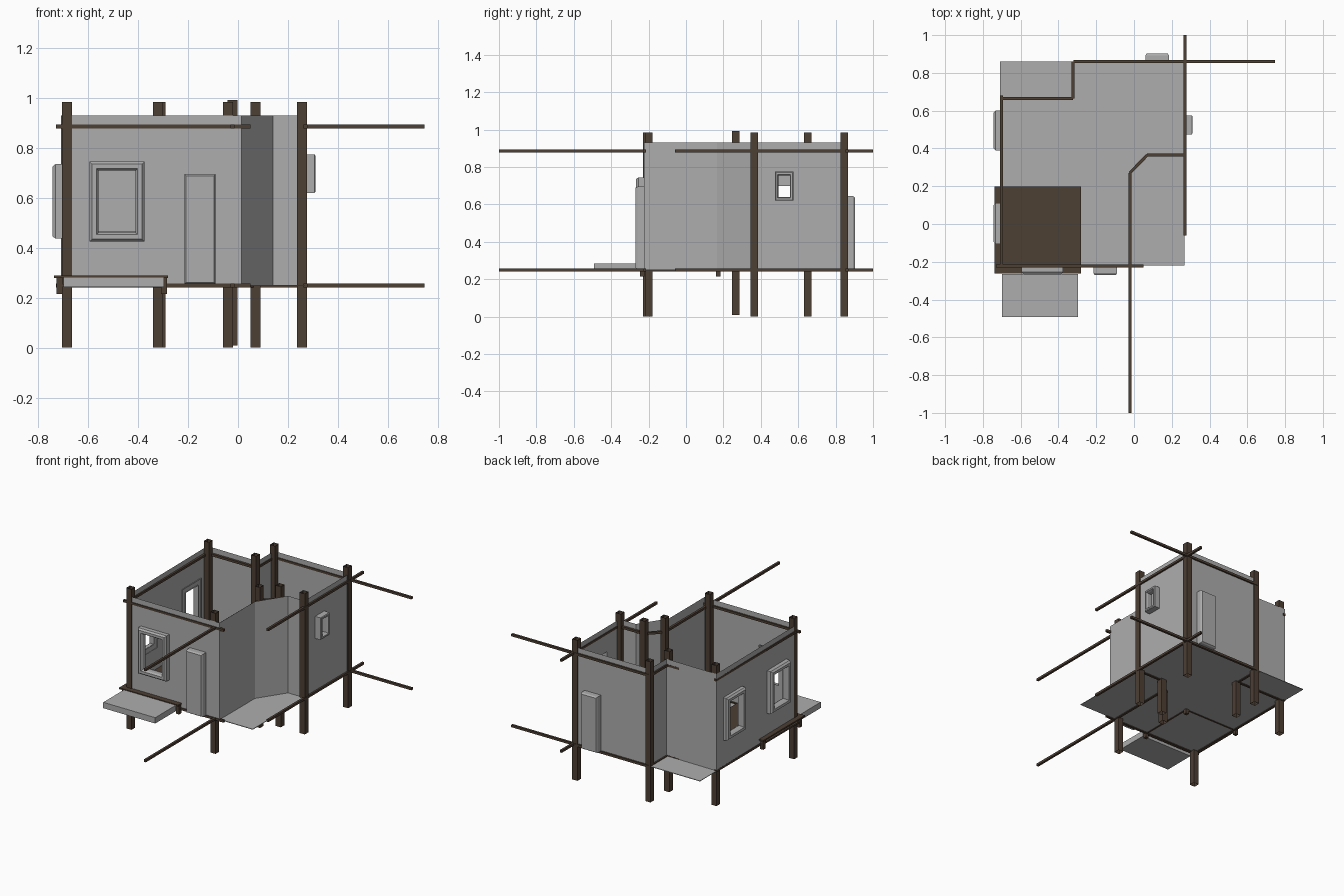
import bpy, bmesh
from mathutils import Vector

if "Cube" in bpy.data.objects:
    bpy.data.objects.remove(bpy.data.objects["Cube"])


def material(name, rgb):
    m = bpy.data.materials.new(name)
    m.diffuse_color = (*rgb, 1)
    m.use_nodes = True
    m.node_tree.nodes["Principled BSDF"].inputs["Base Color"].default_value = m.diffuse_color
    return m


GREY = material("plain grey", (0.42, 0.42, 0.42))
BROWN = material("dark timber", (0.075, 0.050, 0.034))


def finish(name, bm, mat, normals=True):
    if normals:
        bmesh.ops.recalc_face_normals(bm, faces=bm.faces)
    me = bpy.data.meshes.new(name)
    bm.to_mesh(me)
    bm.free()
    me.materials.append(mat)
    ob = bpy.data.objects.new(name, me)
    bpy.context.collection.objects.link(ob)
    return ob


def box(name, lo, hi, mat, open_ends=False):
    """Axis-aligned box; open_ends leaves out the top and bottom."""
    bm = bmesh.new()
    bmesh.ops.create_cube(bm, size=1)
    for v in bm.verts:
        v.co = Vector([(lo[i] + hi[i]) / 2 + v.co[i] * (hi[i] - lo[i]) for i in range(3)])
    if open_ends:
        bm.normal_update()
        ends = [f for f in bm.faces if abs(f.normal.z) > 0.9]
        bmesh.ops.delete(bm, geom=ends, context='FACES_ONLY')
    return finish(name, bm, mat)


def beam(name, a, b, z, w=0.016):
    """Square beam between two plan points."""
    a, b = Vector((*a, z)), Vector((*b, z))
    d = (b - a).normalized()
    side = Vector((-d.y, d.x, 0)) * w / 2
    up = Vector((0, 0, w / 2))
    bm = bmesh.new()
    rings = [[bm.verts.new(p + s * side + t * up)
              for s, t in ((-1, -1), (1, -1), (1, 1), (-1, 1))] for p in (a, b)]
    bm.faces.new(rings[0])
    bm.faces.new(rings[1])
    for i in range(4):
        j = (i + 1) % 4
        bm.faces.new((rings[0][i], rings[0][j], rings[1][j], rings[1][i]))
    return finish(name, bm, BROWN)


def wall(name, a, b, holes=()):
    """Thin wall panel from a to b, holes given as (u0, u1, z0, z1)."""
    a, b = Vector((*a, 0)), Vector((*b, 0))
    length = (b - a).length
    d = (b - a) / length
    us = sorted({0, length, *[u for h in holes for u in h[:2]]})
    zs = sorted({0.25, 0.93, *[z for h in holes for z in h[2:]]})
    bm = bmesh.new()
    grid = [[bm.verts.new(a + d * u + Vector((0, 0, z))) for z in zs] for u in us]
    for i in range(len(us) - 1):
        for k in range(len(zs) - 1):
            u, z = (us[i] + us[i + 1]) / 2, (zs[k] + zs[k + 1]) / 2
            if not any(h[0] < u < h[1] and h[2] < z < h[3] for h in holes):
                bm.faces.new((grid[i][k], grid[i + 1][k], grid[i + 1][k + 1], grid[i][k + 1]))
    return finish(name, bm, GREY, normals=False)


def moulding(name, origin, along, out, u, z, loops, cap):
    """Rectangular loops (inset, depth) lofted outwards from a wall."""
    origin, along, out = (Vector((*p, 0)) for p in (origin, along, out))
    bm = bmesh.new()
    rings = []
    for inset, depth in loops:
        u0, u1, z0, z1 = u[0] + inset, u[1] - inset, z[0] + inset, z[1] - inset
        rings.append([bm.verts.new(origin + along * p + out * depth + Vector((0, 0, q)))
                      for p, q in ((u0, z0), (u1, z0), (u1, z1), (u0, z1))])
    for r, s in zip(rings, rings[1:]):
        for i in range(4):
            j = (i + 1) % 4
            bm.faces.new((r[i], r[j], s[j], s[i]))
    if cap:
        bm.faces.new(rings[-1])
    return finish(name, bm, GREY)


# Floor sheet covering the full rectangle
box("floor", (-0.71, -0.22, 0.247), (0.268, 0.86, 0.251), GREY)

# Walls, anticlockwise in plan from the front left corner
FRONT, LEFT, RIGHT, BACK = -0.225, -0.702, 0.266, 0.857
wall("front_wall", (LEFT, FRONT), (0.015, FRONT),
     [(-0.56 - LEFT, -0.41 - LEFT, 0.465, 0.71)])
wall("inner_side_wall", (0.015, FRONT), (0.015, 0.166))
wall("diagonal_wall", (0.015, 0.166), (0.14, 0.355))
wall("recess_wall", (0.14, 0.355), (RIGHT, 0.355))
wall("right_wall", (RIGHT, 0.355), (RIGHT, BACK), [(0.14, 0.20, 0.64, 0.755)])
wall("back_wall", (RIGHT, BACK), (-0.32, BACK))
wall("notch_side_wall", (-0.32, BACK), (-0.32, 0.672))
wall("notch_back_wall", (-0.32, 0.672), (-0.71, 0.676))
wall("left_wall", (-0.71, 0.676), (LEFT, FRONT),
     [(0.676 - 0.565, 0.676 - 0.425, 0.475, 0.70), (0.676 - 0.075, 0.676 + 0.065, 0.475, 0.70)])

# Window frames
frame = [(0, 0), (0, 0.03), (0.01, 0.042), (0.028, 0.042), (0.036, 0.03), (0.036, 0)]
small = [(0, 0), (0, 0.04), (0.005, 0.044), (0.015, 0.044), (0.02, 0.03), (0.02, 0)]
moulding("front_window", (0, FRONT), (1, 0), (0, -1), (-0.595, -0.375), (0.425, 0.745), frame, False)
moulding("left_window_front", (LEFT, 0), (0, 1), (-1, 0), (-0.105, 0.11), (0.437, 0.735), frame, False)
moulding("left_window_back", (LEFT, 0), (0, 1), (-1, 0), (0.39, 0.60), (0.437, 0.735), frame, False)
moulding("right_window", (RIGHT, 0), (0, 1), (1, 0), (0.475, 0.575), (0.62, 0.775), small, False)

# Doors
panel = [(0, 0), (0, 0.035), (0.007, 0.046)]
moulding("front_door", (0, FRONT), (1, 0), (0, -1), (-0.215, -0.09), (0.255, 0.695), panel, True)
moulding("back_door", (0, BACK), (1, 0), (0, 1), (0.06, 0.185), (0.252, 0.645), panel, True)

# Hollow square posts
posts = [(-0.685, -0.21), (-0.04, -0.20), (-0.022, 0.267), (0.07, 0.365), (0.256, 0.365),
         (0.256, 0.845), (-0.31, 0.845), (-0.32, 0.65), (-0.685, 0.65)]
for i, (x, y) in enumerate(posts):
    lift = 0.008 if i == 2 else 0
    box(f"post_{i + 1}", (x - 0.02, y - 0.02, lift), (x + 0.02, y + 0.02, 0.985 + lift), BROWN, True)

# Beams, the same layout at floor and head height
runs = [((-0.73, -0.222), (0.05, -0.222)), ((-0.022, -1.0), (-0.022, 0.27)),
        ((-0.022, 0.27), (0.07, 0.365)), ((0.07, 0.365), (0.27, 0.365)),
        ((0.27, -0.06), (0.27, 1.0)), ((-0.32, 0.86), (0.747, 0.86)),
        ((-0.322, 0.86), (-0.322, 0.665)), ((-0.322, 0.665), (-0.71, 0.665)),
        ((-0.702, 0.68), (-0.702, -0.23))]
for level, z in (("lower", 0.249), ("upper", 0.886)):
    for i, (a, b) in enumerate(runs):
        beam(f"{level}_beam_{i + 1}", a, b, z)

# Low timber platform with short legs and an apron
X0, X1, Y0, Y1 = -0.738, -0.28, -0.263, 0.198
box("platform_top", (X0, Y0, 0.279), (X1, Y1, 0.289), BROWN)
for i, x in enumerate((X0 + 0.023, X1 - 0.017)):
    for j, y in enumerate((Y0 + 0.03, Y1 - 0.026)):
        box(f"platform_leg_{i}{j}", (x - 0.012, y - 0.012, 0.215), (x + 0.012, y + 0.012, 0.28), BROWN)
    beam(f"platform_apron_side_{i}", (x, Y0 + 0.03), (x, Y1 - 0.026), 0.25, 0.012)
for j, y in enumerate((Y0 + 0.03, Y1 - 0.026)):
    beam(f"platform_apron_end_{j}", (X0 + 0.023, y), (X1 - 0.017, y), 0.25, 0.012)

# Porch slab in front of the platform
box("porch_slab", (-0.70, -0.492, 0.243), (-0.297, -0.264, 0.284), GREY)
